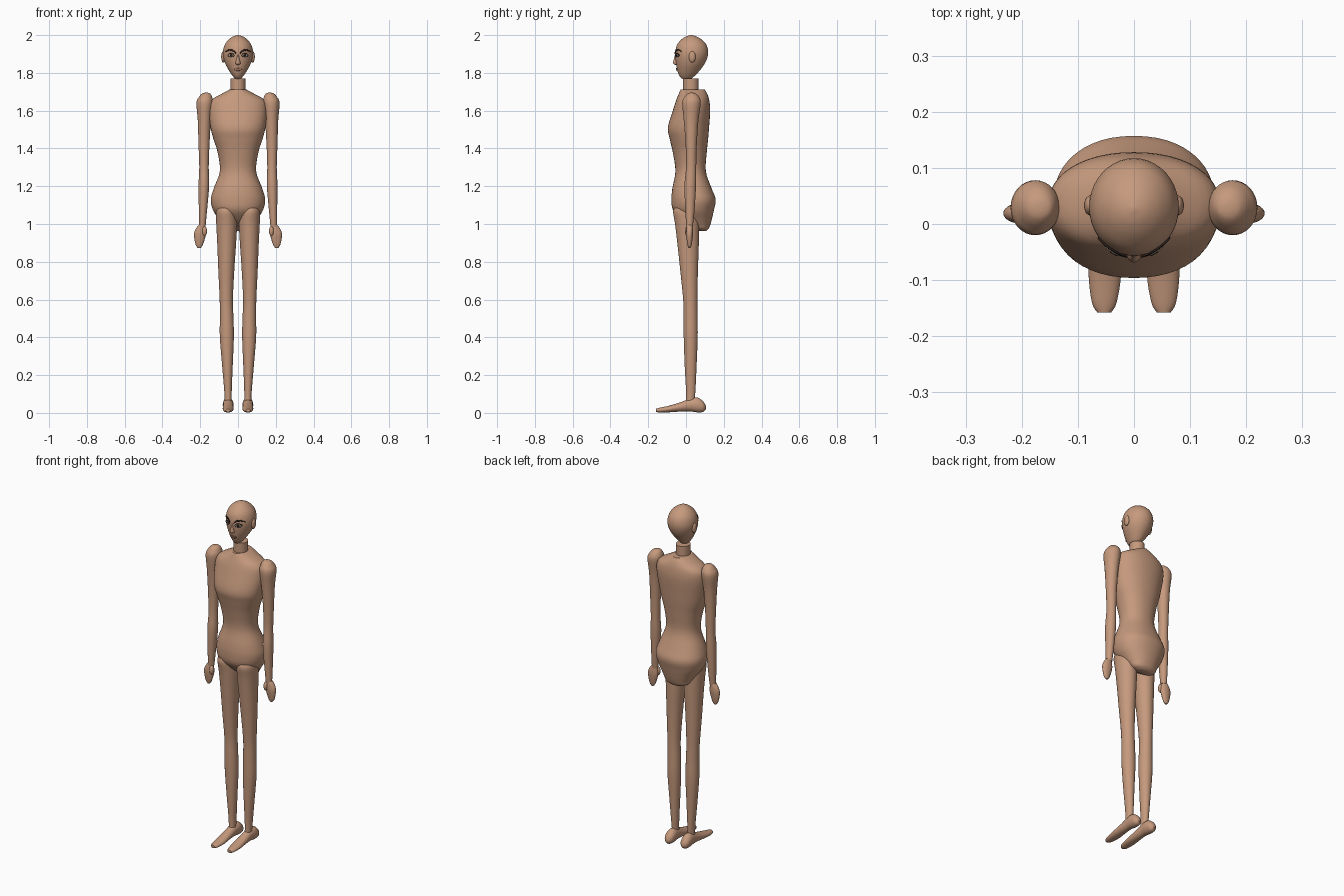
import bpy, bmesh, math
from mathutils import Vector


def material(name, rgb):
    m = bpy.data.materials.new(name)
    m.diffuse_color = (*rgb, 1)
    return m


SKIN = material("skin", (0.56, 0.32, 0.205))
DARK = material("dark_brown", (0.025, 0.015, 0.012))
LIP = material("lip", (0.42, 0.21, 0.14))
EYE = material("eye_grey", (0.42, 0.34, 0.28))


def finish(name, bm, mat, angle=40):
    bmesh.ops.recalc_face_normals(bm, faces=bm.faces)
    me = bpy.data.meshes.new(name)
    bm.to_mesh(me)
    bm.free()
    me.materials.append(mat)
    me.polygons.foreach_set("use_smooth", [True] * len(me.polygons))
    me.set_sharp_from_angle(angle=math.radians(angle))
    ob = bpy.data.objects.new(name, me)
    bpy.context.collection.objects.link(ob)
    return ob


def smooth_rings(rings, steps=4):
    """Catmull-Rom interpolation between the given sections."""
    out = []
    for i in range(len(rings) - 1):
        p = [rings[max(0, min(len(rings) - 1, i + k))] for k in (-1, 0, 1, 2)]
        for s in range(steps):
            t = s / steps
            out.append([0.5 * (2 * b + (c - a) * t + (2*a - 5*b + 4*c - d) * t**2
                               + (3*b - a - 3*c + d) * t**3) for a, b, c, d in zip(*p)])
    out.append(list(rings[-1]))
    return out


def loft(name, rings, mat=SKIN, side=1, along_y=False, n=32, power=1.0, steps=4):
    """Section: (position, centre x, half width, low edge, high edge)."""
    bm = bmesh.new()
    loops = []
    for pos, cx, rx, lo, hi in smooth_rings(rings, steps):
        loop = []
        for k in range(n):
            a = 2 * math.pi * k / n
            c, s = math.cos(a), math.sin(a)
            c = math.copysign(abs(c) ** power, c)
            s = math.copysign(abs(s) ** power, s)
            x = side * (cx + rx * c)
            d = (lo + hi) / 2 + (hi - lo) / 2 * s
            loop.append(bm.verts.new((x, pos, d) if along_y else (x, d, pos)))
        loops.append(loop)
    for a, b in zip(loops, loops[1:]):
        for k in range(n):
            bm.faces.new((a[k], a[(k + 1) % n], b[(k + 1) % n], b[k]))
    bm.faces.new(loops[0])
    bm.faces.new(loops[-1])
    return finish(name, bm, mat)


def ball(name, centre, radii, mat=SKIN):
    bm = bmesh.new()
    bmesh.ops.create_uvsphere(bm, u_segments=20, v_segments=12, radius=1)
    for v in bm.verts:
        v.co = Vector([c + r * q for c, r, q in zip(centre, radii, v.co)])
    return finish(name, bm, mat)


# Trunk from crotch to shoulders
loft("torso", [
    (0.962, 0, 0.04, 0.06, 0.105), (0.975, 0, 0.068, 0.04, 0.12),
    (1.0, 0, 0.085, 0.0, 0.13), (1.03, 0, 0.105, -0.035, 0.138),
    (1.075, 0, 0.133, -0.07, 0.148), (1.13, 0, 0.144, -0.077, 0.157),
    (1.19, 0, 0.128, -0.072, 0.135), (1.28, 0, 0.096, -0.056, 0.105),
    (1.38, 0, 0.108, -0.07, 0.11), (1.45, 0, 0.13, -0.086, 0.117),
    (1.51, 0, 0.145, -0.096, 0.122), (1.6, 0, 0.154, -0.07, 0.128),
    (1.655, 0, 0.142, -0.052, 0.123), (1.69, 0, 0.085, -0.038, 0.112),
    (1.713, 0, 0.042, -0.028, 0.098)], n=48, power=0.92)

# Neck
loft("neck", [(1.69, 0, 0.039, -0.015, 0.066), (1.77, 0, 0.039, -0.015, 0.066)], steps=1)

# Head, narrowing to the chin
HEAD = [
    (1.766, 0, 0.01, -0.012, 0.022), (1.775, 0, 0.021, -0.028, 0.035),
    (1.8, 0, 0.04, -0.042, 0.062), (1.85, 0, 0.068, -0.053, 0.1),
    (1.9, 0, 0.08, -0.057, 0.117), (1.945, 0, 0.072, -0.049, 0.11),
    (1.975, 0, 0.051, -0.026, 0.085), (1.993, 0, 0.026, 0.0, 0.055),
    (2.0, 0, 0.003, 0.024, 0.03)]
loft("head", HEAD, n=40)
SECTIONS = smooth_rings(HEAD, 8)


def face_y(x, z):
    """Front surface of the head at x, z."""
    _, cx, rx, lo, hi = min(SECTIONS, key=lambda r: abs(r[0] - z))
    for a, b in zip(SECTIONS, SECTIONS[1:]):
        if a[0] <= z <= b[0]:
            t = (z - a[0]) / (b[0] - a[0])
            _, cx, rx, lo, hi = [p + (q - p) * t for p, q in zip(a, b)]
    return (lo + hi) / 2 - (hi - lo) / 2 * math.sqrt(max(0, 1 - (x / rx) ** 2))


def plate(name, shape, mat, lift, nu=12, nv=4):
    """Thin plate laid over the face; shape maps u, v in -1..1 to x, z."""
    bm = bmesh.new()
    grid = []
    for i in range(nu + 1):
        row = []
        for j in range(nv + 1):
            x, z = shape(2 * i / nu - 1, 2 * j / nv - 1)
            row.append(bm.verts.new((x, face_y(x, z) - lift, z)))
        grid.append(row)
    for i in range(nu):
        for j in range(nv):
            bm.faces.new((grid[i][j], grid[i+1][j], grid[i+1][j+1], grid[i][j+1]))
    bmesh.ops.remove_doubles(bm, verts=bm.verts, dist=1e-5)
    ob = finish(name, bm, mat)
    mod = ob.modifiers.new("thickness", "SOLIDIFY")
    mod.thickness = 0.003
    mod.offset = 0
    return ob


def oval(cx, cz, rx, rz):
    return lambda u, v: (cx + rx * u, cz + rz * v * math.sqrt(max(0, 1 - u * u)))


# Nose and mouth
loft("nose", [(1.842, 0, 0.004, -0.056, -0.04), (1.848, 0, 0.013, -0.067, -0.035),
              (1.858, 0, 0.012, -0.068, -0.035), (1.885, 0, 0.007, -0.061, -0.035),
              (1.91, 0, 0.005, -0.055, -0.035)], n=16)
plate("mouth", oval(0, 1.818, 0.021, 0.007), LIP, 0.003)

for side, label in ((-1, "right"), (1, "left")):
    # Eyes, brows and ears
    plate(label + "_eye_rim", oval(side * 0.036, 1.894, 0.018, 0.011), DARK, 0.001)
    plate(label + "_eye", oval(side * 0.036, 1.893, 0.015, 0.008), EYE, 0.003)
    plate(label + "_pupil", oval(side * 0.036, 1.894, 0.007, 0.007), DARK, 0.005)
    plate(label + "_brow",
          lambda u, v: (side * (0.038 + 0.026 * u),
                        1.922 - 0.013 * (u - 0.15) ** 2 + 0.005 * v * (1 - 0.6 * max(0, u))),
          DARK, 0.003)
    ball(label + "_ear", (side * 0.078, 0.033, 1.885), (0.011, 0.018, 0.03))

    # Arm from rounded shoulder to wrist
    loft(label + "_arm", [
        (0.985, 0.189, 0.017, 0.002, 0.036), (1.06, 0.186, 0.021, -0.003, 0.044),
        (1.2, 0.181, 0.028, -0.008, 0.053), (1.3, 0.18, 0.025, 0.0, 0.054),
        (1.42, 0.18, 0.029, -0.002, 0.057), (1.55, 0.178, 0.035, -0.012, 0.066),
        (1.64, 0.176, 0.044, -0.02, 0.078), (1.672, 0.172, 0.035, -0.008, 0.07),
        (1.69, 0.169, 0.022, 0.008, 0.052), (1.695, 0.168, 0.008, 0.022, 0.038)], side=side)

    # Mitten hand with thumb
    loft(label + "_hand", [
        (0.872, 0.205, 0.006, 0.014, 0.024), (0.89, 0.205, 0.019, 0.008, 0.03),
        (0.94, 0.202, 0.031, 0.001, 0.037), (0.97, 0.199, 0.027, 0.002, 0.037),
        (0.995, 0.193, 0.016, 0.005, 0.034)], side=side, n=24)
    ball(label + "_thumb", (side * 0.177, 0.008, 0.962), (0.013, 0.014, 0.026))

    # Leg from flat-topped thigh to ankle
    loft(label + "_leg", [
        (0.06, 0.052, 0.018, 0.0, 0.045), (0.12, 0.053, 0.02, 0.0, 0.05),
        (0.25, 0.056, 0.028, -0.007, 0.056), (0.4, 0.059, 0.037, -0.012, 0.062),
        (0.5, 0.06, 0.036, -0.013, 0.061), (0.6, 0.062, 0.035, -0.015, 0.06),
        (0.75, 0.062, 0.042, -0.03, 0.063), (0.9, 0.06, 0.05, -0.046, 0.068),
        (1.0, 0.06, 0.055, -0.058, 0.07), (1.06, 0.063, 0.054, -0.068, 0.07),
        (1.085, 0.064, 0.046, -0.062, 0.06)], side=side)

    # Foot, flattening to the toes
    loft(label + "_foot", [
        (-0.158, 0.053, 0.012, 0.005, 0.022), (-0.14, 0.053, 0.022, 0.002, 0.027),
        (-0.09, 0.052, 0.029, 0.003, 0.038), (-0.03, 0.052, 0.028, 0.007, 0.056),
        (0.02, 0.052, 0.027, 0.008, 0.075), (0.06, 0.052, 0.029, 0.003, 0.081),
        (0.09, 0.052, 0.024, 0.005, 0.062), (0.105, 0.052, 0.008, 0.018, 0.038)],
        side=side, along_y=True, n=24)
